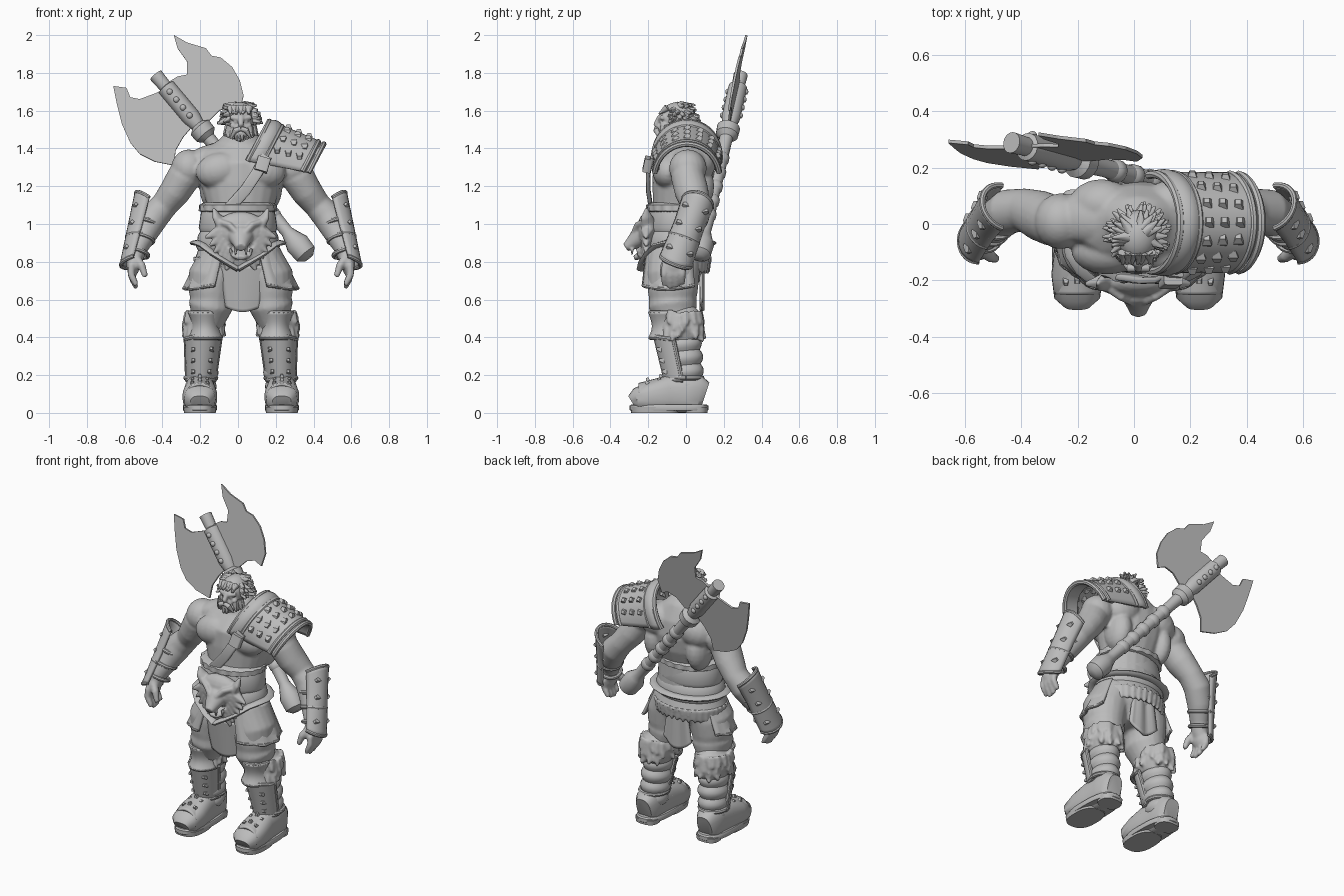
import bpy, bmesh, random
from math import sin, cos, pi, radians, copysign
from mathutils import Vector as V, Matrix, Quaternion
random.seed(4)
if "Cube" in bpy.data.objects:
    bpy.data.objects.remove(bpy.data.objects["Cube"])
grey = bpy.data.materials.new("clay_grey")
grey.use_nodes = True
grey.diffuse_color = grey.node_tree.nodes["Principled BSDF"].inputs["Base Color"].default_value = (.5, .5, .5, 1)
X, Y, Z = V((1, 0, 0)), V((0, 1, 0)), V((0, 0, 1))
MIDDLE = .015  # the body's mirror plane

def finish(bm, name, mirror=False, thick=0, voxel=0, angle=40):
    bmesh.ops.recalc_face_normals(bm, faces=bm.faces)
    me = bpy.data.meshes.new(name)
    bm.to_mesh(me)
    me.materials.append(grey)
    if angle:
        me.shade_smooth()
        me.set_sharp_from_angle(angle=radians(angle))
    ob = bpy.data.objects.new(name, me)
    bpy.context.collection.objects.link(ob)
    if thick:
        mod = ob.modifiers.new("thickness", 'SOLIDIFY')
        mod.thickness, mod.offset = thick, 0
    if mirror:
        ob.location.x = MIDDLE
        ob.modifiers.new("mirror", 'MIRROR').use_mirror_merge = False
    if voxel:
        mod = ob.modifiers.new("blend", 'REMESH')
        mod.mode, mod.voxel_size, mod.use_smooth_shade = 'VOXEL', voxel, True
        ob.modifiers.new("soften", 'SMOOTH').iterations = 4

def loft(bm, rows, ref=Y, n=20, p=2, wave=0, waves=9):
    """Skin rows of (x, y, z, radius_a, radius_b), with capped ends."""
    pts, rings = [V(r[:3]) for r in rows], []
    for i, r in enumerate(rows):
        t = (pts[min(i + 1, len(pts) - 1)] - pts[max(i - 1, 0)]).normalized()
        u = ref.cross(t).normalized()
        w, ring = t.cross(u), []
        for a in (2 * pi * k / n for k in range(n)):
            q = 1 + wave * sin(waves * a + 2 * i)
            c, s = (copysign(abs(e) ** (2 / p), e) * q for e in (cos(a), sin(a)))
            ring.append(bm.verts.new(pts[i] + u * c * r[3] + w * s * r[4]))
        rings.append(ring)
    for a, b in zip(rings, rings[1:]):
        for k in range(n):
            bm.faces.new((a[k], a[(k + 1) % n], b[(k + 1) % n], b[k]))
    bm.faces.new(rings[0])
    bm.faces.new(rings[-1])

def part(name, lofts=(), balls=(), spikes=(), mirror=False, voxel=0, angle=40, **shape):
    """Balls are (centre, radii, tilt); spikes are (base, direction, radius, length)."""
    bm = bmesh.new()
    for rows in lofts:
        loft(bm, rows, **shape)
    for c, r, tilt in balls:
        m = Matrix.Translation(c) @ Matrix.Rotation(tilt, 4, 'Y') @ Matrix.Diagonal((*r, 1))
        bmesh.ops.create_uvsphere(bm, u_segments=18, v_segments=12, radius=1, matrix=m)
    for base, d, r, length in spikes:
        d = V(d).normalized()
        m = Matrix.Translation(V(base) + d * length * .5) @ d.to_track_quat('Z', 'Y').to_matrix().to_4x4()
        bmesh.ops.create_cone(bm, cap_ends=True, segments=6, radius1=r, radius2=r * .2, depth=length, matrix=m)
    finish(bm, name, mirror, voxel=voxel, angle=angle)

def surf(name, f, nu=10, nv=14, thick=.016, mirror=False):
    """Thin plate over f(u, v), both running 0 to 1."""
    bm = bmesh.new()
    g = [[bm.verts.new(f(i / nu, j / nv)) for j in range(nv + 1)] for i in range(nu + 1)]
    for a, b in zip(g, g[1:]):
        for j in range(nv):
            bm.faces.new((a[j], a[j + 1], b[j + 1], b[j]))
    finish(bm, name, mirror, thick)

def rims(name, f, levels, r, mirror=False, ref=Z, flat=1):
    """Cords along f(t, level) for each level."""
    part(name, [[(*f(k / 20, v), r, r * flat) for k in range(21)] for v in levels], mirror=mirror, ref=ref, n=8)

def studs(name, f, us, vs, size, mirror=False, turn=pi / 4):
    """Square studs tapering away from the plate on both sides."""
    bm = bmesh.new()
    for u, v in ((u, v) for u in us for v in vs):
        p = f(u, v)
        d = (f(u + .01, v) - p).cross(f(u, v + .01) - p)
        m = Matrix.Translation(p) @ (d.to_track_quat('Z', 'Y') @ Quaternion(Z, turn)).to_matrix().to_4x4()
        for s in (-1, 1):
            bmesh.ops.create_cone(bm, cap_ends=True, segments=4, radius1=size * .75, radius2=size * .4, depth=.024,
                                  matrix=m @ Matrix.Diagonal((1, 1, s, 1)) @ Matrix.Translation(Z * .012))
    finish(bm, name, mirror, angle=0)

# Bare body: torso, arm, hand and muscles, mirrored and blended together
fingers = [[(.578, y + .005, .79, .019, .019), (.582, y, .735, .019, .018), (.57, y, .7 + drop * .5, .018, .018),
            (.552, y, .655 + drop, .013, .013)] for y, drop in ((-.115, .02), (-.083, .004), (-.051, .01), (-.019, .025))]
part("bare_body", [
    [(0, -.04, .9, .19, .15), (0, -.035, 1.1, .18, .14), (0, -.02, 1.2, .21, .16), (0, -.01, 1.3, .24, .165),
     (0, .01, 1.38, .22, .13), (0, 0, 1.44, .12, .1), (0, -.02, 1.5, .06, .065)],
    [(.27, .01, 1.34, .07, .07), (.3, .01, 1.25, .09, .09), (.35, .03, 1.17, .083, .09), (.405, .05, 1.1, .072, .077),
     (.46, .045, 1.04, .08, .08), (.507, .01, .96, .073, .073), (.547, -.04, .87, .052, .057), (.567, -.06, .8, .042, .052)],
    [(.557, -.09, .82, .025, .025), (.525, -.115, .78, .022, .022), (.505, -.125, .72, .015, .015)], *fingers],
    [((.11, -.095, 1.285), (.13, .085, .095), .2), ((.275, .01, 1.295), (.095, .1, .1), 0), ((.18, .02, 1.355), (.13, .09, .06), .35),
     ((.13, .07, 1.33), (.12, .09, .1), .4), ((.15, .05, 1.2), (.07, .1, .13), 0), ((.57, -.065, .785), (.036, .058, .062), 0)],
    mirror=True, voxel=.009)

# Head with brow, nose, cheeks and ears, then hair and beard
part("head", [[(0, -.138, 1.575, .016, .01), (0, -.16, 1.525, .015, .015), (0, -.15, 1.512, .013, .01)],
              [(.008, -.138, 1.556, .012, .014), (.055, -.122, 1.566, .014, .012)]],
     [((0, -.055, 1.555), (.068, .085, .085), 0), ((0, -.09, 1.5), (.055, .06, .05), 0), ((.038, -.115, 1.52), (.022, .022, .018), 0),
      ((.072, -.05, 1.54), (.012, .022, .03), 0), ((.027, -.133, 1.54), (.011, .009, .007), 0)], mirror=True, voxel=.006)
tufts = [((-.04 + .0125 * k, -.1, 1.615), (sin(k * 2) * .4, -1, -.75), .02, .055) for k in range(9)]
for k in range(66):
    a, h = radians(-35 + 250 * random.random()), random.random()
    d = V((cos(a), sin(a), .45 * h))
    tufts.append((V((.012, -.04, 1.54 + h * .075)) + d * .055 * (1.2 - h * .7), d + V((sin(k) * .4, .1, -.3)), .024, .062))
part("hair", balls=[((.012, -.04, 1.58), (.073, .09, .066), 0)], spikes=tufts, angle=60)
tufts = []
for k in range(70):
    a, r = random.uniform(-1.6, 1.6), random.uniform(.4, 1)
    base = (.012 + sin(a) * .07 * r, -.08 - cos(a) * .06 * r, 1.49 + .03 * abs(sin(a)))
    tufts.append((base, (sin(a) * .5, -.25 * cos(a), -1), .019, .058))
part("beard", balls=[((.012, -.095, 1.48), (.07, .06, .035), 0)], spikes=tufts, angle=60)
part("moustache", [[(0, -.158, 1.505, .012, .012), (.03, -.157, 1.495, .015, .015), (.052, -.14, 1.455, .005, .005)]], mirror=True)

# Trousers, layered waist wrap, fur trims and belt
part("trousers", [[(0, -.055, .64, .09, .1), (0, -.055, .75, .21, .15), (0, -.05, .95, .19, .15)],
                  [(.1, -.06, .84, .11, .14), (.147, -.07, .72, .132, .14), (.155, -.07, .64, .122, .132), (.155, -.07, .6, .113, .125),
                   (.158, -.07, .57, .12, .13), (.168, -.06, .52, .1, .115), (.185, -.05, .45, .08, .1)]], mirror=True, voxel=.01)
part("waist_wrap", [[(0, -.05, z, w, w - .047) for z, w in ((.76, .21), (.81, .23), (.86, .212), (.88, .222), (.94, .212),
                                                             (.96, .2), (.98, .208), (1.05, .198), (1.08, .19))]], n=36)
part("fur_waistband", [[(0, -.045, z, w, w - .04) for z, w in ((1.06, .185), (1.07, .205), (1.1, .205), (1.115, .18))]],
     n=72, wave=.025, waves=18)
part("fur_hem", spikes=[((.2 * cos(a), -.05 + .15 * sin(a), .82), (cos(a) * .25, sin(a) * .25, -1), .042, .085)
                        for a in (radians(-25 + 10 * k) for k in range(24))], voxel=.009)
rims("hip_belt", lambda t, v: (.225 * sin(t * 2 * pi), -.05 - .18 * cos(t * 2 * pi), .76 + .14 * min(v, 6 * t, 6 - 6 * t)), [1], .032, flat=.45)

# Hip flaps, and front and back cloths
def flap(u, v):
    a, r = radians(-62 + 92 * u), 1 + .03 * sin(u * 20) * v
    return V(((.2 + .095 * v) * cos(a) * r, -.055 + (.17 + .025 * v) * sin(a) * r, .87 - .2 * v - .02 * sin(u * pi) * v))

surf("hip_flap", flap, mirror=True)
rims("hip_flap_trim", flap, [.97], .01, True)
surf("front_cloth", lambda u, v: V((.025 + (u - .5) * (.24 - .06 * v), -.195 + .03 * v - .012 * sin(u * pi), .78 - .22 * v - .025 * v * sin(u * pi))))
surf("back_cloth", lambda u, v: V(((u - .5) * (.14 + .06 * v), .085 + .006 * sin(u * 12), .8 - .2 * v - .06 * v * sin(u * pi))))

# Beast-head belt buckle: snout, jaw, brow, ear, cheek fur and fangs
part("beast_buckle", [[(0, -.2, .95, .1, .07), (0, -.25, .93, .065, .055), (0, -.29, .895, .042, .036), (0, -.32, .875, .028, .022)],
                      [(0, -.2, .85, .07, .03), (0, -.25, .83, .045, .02), (0, -.275, .82, .025, .012)],
                      [(.02, -.275, .95, .018, .016), (.06, -.25, .99, .026, .018), (.11, -.22, 1.01, .02, .018)],
                      [(.1, -.2, 1, .03, .045), (.13, -.21, 1.04, .02, .032), (.145, -.21, 1.085, .006, .006)]],
     [((0, -.2, .965), (.14, .06, .1), 0)],
     [((.11 - k * .014, -.205, .96 - k * .026), (1, -.1, -.4 - .3 * k), .04, .085) for k in range(6)] +
     [((x, y, .87), (0, 0, -1), .012, .045) for x, y in ((.028, -.285), (.053, -.255))], mirror=True, voxel=.006, ref=V((0, .6, .8)))

# Legs: wrapped calves, fur cuffs, knee and shin guards
rows = []
for k in range(25):
    r = .016 * abs(sin(k * pi / 5)) - .01
    rows.append((.21 - .015 * k / 24, .005 - .04 * k / 24, .1 + .015 * k, .07 + .014 * sin(k / 8) + r, .083 + .02 * sin(k / 10) + r))
part("wrapped_calf", [rows], mirror=True, n=24)
tufts = []
for k in range(44):
    a, h = radians(-45 + 270 * random.random()), random.random()
    tufts.append(((.195 + .075 * cos(a), -.03 + .095 * sin(a), .43 + .1 * h), (cos(a), sin(a), -1.4), .038, .068))
part("fur_cuff", [[(.195, -.03, .38, .08, .1), (.195, -.025, .44, .103, .125), (.19, -.03, .5, .1, .12), (.18, -.04, .54, .07, .09)]],
     spikes=tufts, mirror=True, voxel=.008)

def shin(u, v):
    a, r = radians(-85 + 170 * u), .092 - .02 * v
    return V((.2 + .012 * v + r * sin(a), -.05 + .045 * v - (.12 - .015 * v) * cos(a), .42 - .25 * v - .025 * abs(sin(a)) * (1 - v)))

def knee(u, v):
    a, dip = radians(-80 + 160 * u), .02 * sin(v * pi)
    return V((.188 + (.085 - dip) * sin(a), -.075 - (.115 - dip) * cos(a), .535 - .14 * v - .03 * cos(a) * v * (1 - v)))

surf("shin_guard", shin, mirror=True)
surf("knee_guard", knee, mirror=True, thick=.022)
studs("shin_studs", shin, (.3, .7), (.3, .55, .8), .024, True)
rims("shin_rims", shin, (.02, .98), .013, True)
rims("knee_rims", knee, (.02, .98), .011, True)
rims("shin_edges", lambda t, u: shin(u, t), (.02, .98), .012, True, ref=Y)

# Boots with soles, heels and studded instep plates
part("boot", [[(.217, -.285, .055, .05, .04), (.217, -.26, .07, .082, .062), (.217, -.18, .085, .092, .082), (.217, -.09, .1, .082, .1),
               (.217, 0, .1, .075, .1), (.217, .07, .1, .074, .1), (.217, .1, .09, .05, .075)]], mirror=True, ref=Z, p=2.6, n=24)
part("sole", [[(.217, -.09, h, .09 * s, .208 * s) for h, s in ((.012, .98), (.016, 1), (.038, 1), (.045, .96))],
              [(.217, .055, 0, .07, .058), (.217, .055, .03, .074, .062)],
              [(.217, -.165, 0, .084, .125), (.217, -.165, .03, .088, .13)]], mirror=True, p=2.6, n=36)

def instep(u, v):
    a = radians(-62 + 124 * u)
    return V((.217 + (.082 - .006 * v) * sin(a), -.25 + .17 * v, .06 + (.09 + .045 * v) * cos(a)))

surf("instep_plate", instep, mirror=True)
studs("instep_studs", instep, (.26, .5, .74), (.3, .7), .022, True)
rims("instep_rim", instep, [.98], .014, True, ref=Y)
rims("ankle_band", lambda t, z: (.212 + .08 * cos(t * 2 * pi), .085 * sin(t * 2 * pi), z), [.185], .013, True)

# Bracers on the outer forearms, with wraps
A, B = V((.477, .06, 1.11)), V((.562, -.055, .8))
T = (B - A).normalized()
out = (X - T * T.x).normalized()
side = T.cross(out)

def bracer(u, v):
    a = radians(-85 + 170 * u)
    reach = .04 * cos(a) * (1 - 2 * v)
    return A.lerp(B, v) + out * (.09 - .025 * v) * cos(a) + side * (.075 + .016 * abs(v - .4)) * sin(a) - T * reach

def wrap(t, v):
    return A.lerp(B, v) + (out * cos(t * 2 * pi) + side * sin(t * 2 * pi)) * (.08 - .024 * v)

surf("bracer", bracer, mirror=True)
studs("bracer_studs", bracer, (.28, .72), (.2, .45, .8), .026, True, pi / 2)
rims("bracer_rims", bracer, (.01, .6, .99), .011, True, ref=T)
rims("forearm_wraps", wrap, (.35, .6, .85), .012, True, ref=T)

# Left shoulder armour: arched studded plate, lame, collar and rims; then strap
def shoulder(v, u, grow=1):
    a = radians((2 * v - 1) * (100 - 16 * u))
    return V((.09 + .24 * u, .005, 1.36 - .1 * u)) + V((.095, 0, .175)) * cos(a) * grow + Y * .172 * sin(a) * grow

surf("shoulder_plate", shoulder, nu=24)
surf("shoulder_lame", lambda v, u: shoulder(v, .82 + .3 * u, .9 + .08 * u), nu=24)
surf("shoulder_collar", lambda v, u: shoulder(v, -.08 + .28 * u, 1 + .06 * sin(u * pi)), nu=24)
studs("shoulder_studs", shoulder, [.14 + .12 * k for k in range(7)], (.34, .57, .8), .034)
rims("shoulder_rims", shoulder, (-.08, .2, 1, 1.12), .015, ref=X)
part("chest_strap", [[(.15, -.175, 1.36, .012, .03), (.1, -.2, 1.27, .012, .03), (.04, -.2, 1.18, .012, .03), (-.05, -.185, 1.08, .012, .03)]], ref=X, p=5)
part("strap_buckle", [[(.14, -.195, 1.35, .035, .022), (.12, -.21, 1.28, .035, .022)]], p=6)

# Great axe slung across the back: knobbed haft with grip wraps, rivets and two blades
def lean(x, z):
    return V((x, .32 + .174 * (z - 2) - .066 * (x + .34), z))

def haft(t):
    return lean(.36 - .78 * t, .84 + .93 * t)

profile = [(-.02, .03), (0, .06), (.06, .065), (.1, .045), (.13, .033), (.2, .036), (.3, .032), (.45, .035), (.6, .033), (.66, .036),
           (.68, .06), (.72, .062), (.735, .038), (.78, .05), (.95, .05), (.955, .034), (1.02, .038)]
grips = [[(*haft(.2 + i * .08 + d), r, r) for d, r in ((0, .03), (.012, .041), (.035, .041), (.047, .03))] for i in range(5)]
part("axe_haft", [[(*haft(t), r, r) for t, r in profile], *grips], n=16)
part("axe_rivets", balls=[(haft(.79 + .045 * k) + Y * y, (.016, .013, .016), 0) for k in range(4) for y in (-.048, .048)])
upper = [(-.34, 2), (-.27, 1.96), (-.17, 1.93), (-.14, 1.89), (-.09, 1.88), (-.03, 1.83), (.01, 1.76), (.03, 1.68), (.01, 1.6),
         (-.04, 1.62), (-.1, 1.6), (-.15, 1.55), (-.24, 1.53), (-.4, 1.73), (-.32, 1.78), (-.27, 1.79), (-.27, 1.86), (-.32, 1.93)]
lower = [(-.66, 1.73), (-.64, 1.63), (-.615, 1.53), (-.57, 1.43), (-.52, 1.37), (-.44, 1.33), (-.34, 1.31), (-.33, 1.39),
         (-.29, 1.46), (-.23, 1.53), (-.38, 1.72), (-.44, 1.69), (-.52, 1.66), (-.57, 1.67), (-.59, 1.72)]
for name, outline in (("upper_axe_blade", upper), ("lower_axe_blade", lower)):
    bm = bmesh.new()
    bm.faces.new([bm.verts.new(lean(x, z)) for x, z in outline])
    finish(bm, name, thick=.012, angle=0)
